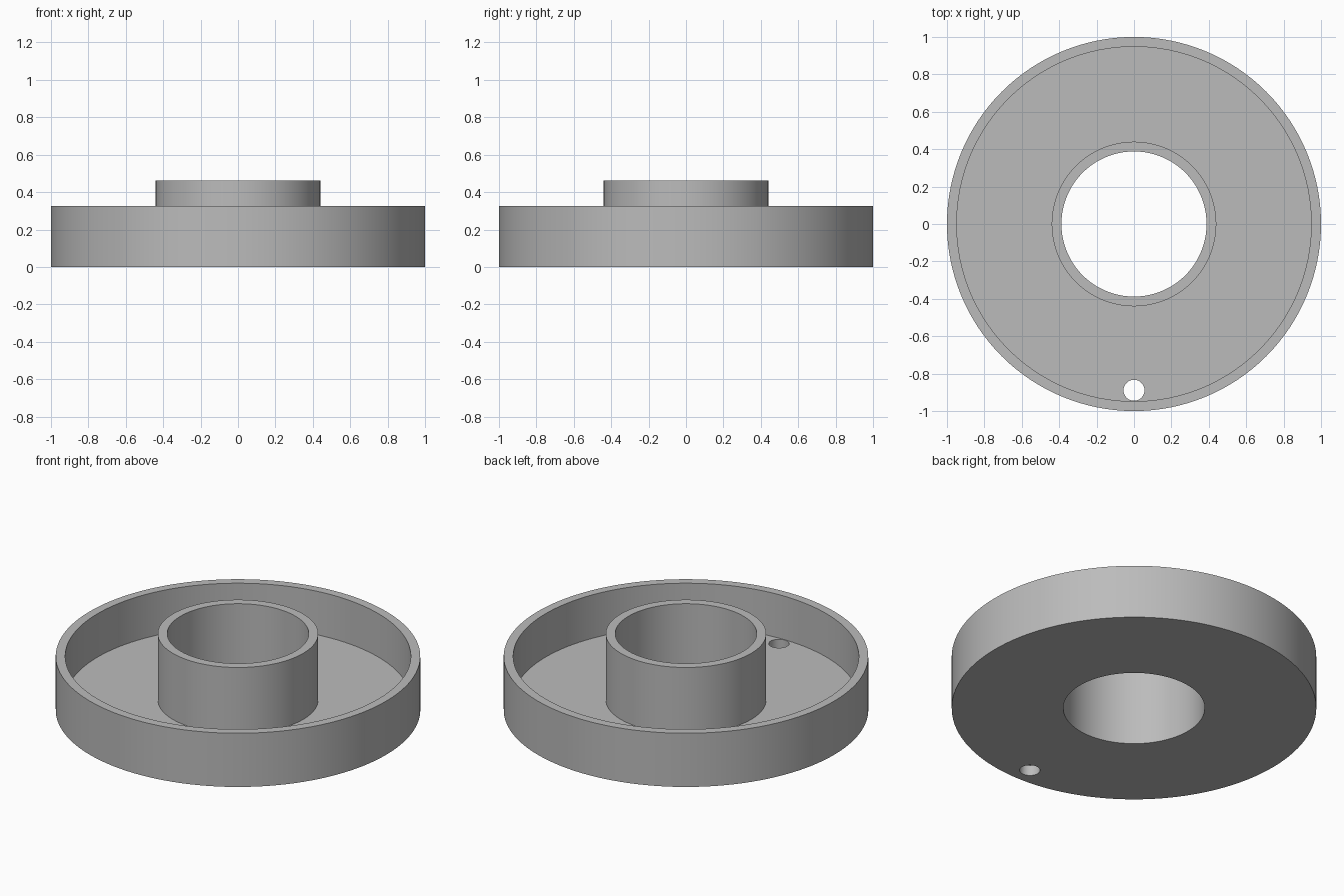
import bpy, bmesh, math
from mathutils import Matrix, Vector

cube = bpy.data.objects.get("Cube")
if cube:
    bpy.data.objects.remove(cube, do_unlink=True)

grey = bpy.data.materials.new("plain grey")
grey.use_nodes = True
grey.diffuse_color = (0.5, 0.5, 0.5, 1)
grey.node_tree.nodes["Principled BSDF"].inputs["Base Color"].default_value = (0.5, 0.5, 0.5, 1)


def add_object(name, bm):
    bmesh.ops.recalc_face_normals(bm, faces=bm.faces)
    mesh = bpy.data.meshes.new(name)
    bm.to_mesh(mesh)
    bm.free()
    mesh.materials.append(grey)
    obj = bpy.data.objects.new(name, mesh)
    bpy.context.collection.objects.link(obj)
    return obj


# Ring-shaped tray: closed wall section turned around the z axis
OUTER, INNER, HUB, BORE = 1.0, 0.948, 0.44, 0.388
FLOOR, RIM, HUB_TOP = 0.062, 0.325, 0.462
section = [(BORE, 0), (OUTER, 0), (OUTER, RIM), (INNER, RIM),
           (INNER, FLOOR), (HUB, FLOOR), (HUB, HUB_TOP), (BORE, HUB_TOP)]
bm = bmesh.new()
verts = [bm.verts.new((r, 0, z)) for r, z in section]
edges = [bm.edges.new((v, verts[i - 1])) for i, v in enumerate(verts)]
bmesh.ops.spin(bm, geom=verts + edges, cent=(0, 0, 0), axis=(0, 0, 1),
               angle=math.tau, steps=128, use_merge=True)
bmesh.ops.remove_doubles(bm, verts=bm.verts, dist=1e-5)
tray = add_object("ring_tray", bm)

# Drain hole through the floor, next to the front wall
bm = bmesh.new()
bmesh.ops.create_cone(bm, cap_ends=True, segments=48, radius1=0.056, radius2=0.056,
                      depth=0.2, matrix=Matrix.Translation((0, -0.889, 0.05)))
cutter = add_object("drain_hole_cutter", bm)

cut = tray.modifiers.new("drain hole", "BOOLEAN")
cut.operation = "DIFFERENCE"
cut.solver = "EXACT"
cut.object = cutter

# Bake the cut, then smooth the round walls and keep the rims crisp
bpy.ops.object.select_all(action="DESELECT")
tray.select_set(True)
bpy.context.view_layer.objects.active = tray
bpy.ops.object.modifier_apply(modifier=cut.name)
bpy.data.objects.remove(cutter, do_unlink=True)
bpy.ops.object.shade_smooth_by_angle(angle=math.radians(30))
